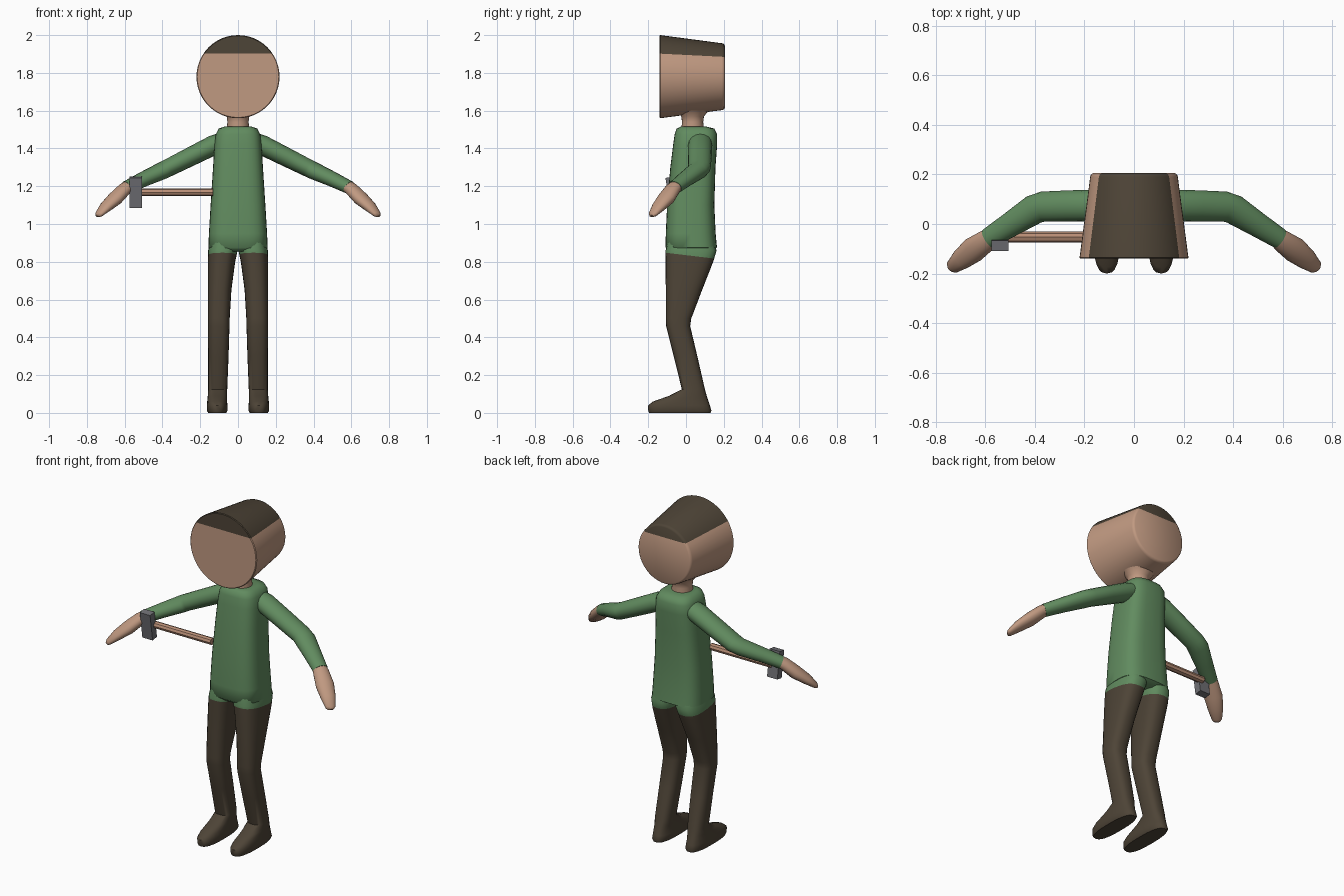
import bpy, bmesh, math
from mathutils import Vector, Matrix

if "Cube" in bpy.data.objects:
    bpy.data.objects.remove(bpy.data.objects["Cube"])


def material(name, rgb):
    m = bpy.data.materials.new(name)
    m.diffuse_color = (*rgb, 1)
    m.use_nodes = True
    m.node_tree.nodes["Principled BSDF"].inputs["Base Color"].default_value = m.diffuse_color
    return m


SKIN = material("skin", (0.53, 0.32, 0.22))
GREEN = material("green_cloth", (0.12, 0.26, 0.115))
BROWN = material("dark_brown", (0.076, 0.058, 0.038))
WOOD = material("wood", (0.48, 0.27, 0.18))
GREY = material("grey_metal", (0.16, 0.16, 0.175))


def oval(center, u, v, n=24, power=2.0):
    """Closed superellipse ring around center with half-axes u and v."""
    ring = []
    for i in range(n):
        a = 2 * math.pi * i / n
        c, s = math.cos(a), math.sin(a)
        ring.append(Vector(center)
                    + u * math.copysign(abs(c) ** (2 / power), c)
                    + v * math.copysign(abs(s) ** (2 / power), s))
    return ring


def level(z, x0, x1, y0, y1, n=24, power=2.0):
    """Horizontal ring given by its extents."""
    return oval(((x0 + x1) / 2, (y0 + y1) / 2, z),
                Vector(((x1 - x0) / 2, 0, 0)), Vector((0, (y1 - y0) / 2, 0)), n, power)


def loft(name, rings, mats, split=None, mirror=False, smooth=40):
    """Skin rings; split=(point, normal) gives the upper side the second material."""
    bm = bmesh.new()
    loops = [[bm.verts.new(p) for p in r] for r in rings]
    n = len(loops[0])
    for a, b in zip(loops, loops[1:]):
        for i in range(n):
            j = (i + 1) % n
            bm.faces.new((a[i], a[j], b[j], b[i]))
    bm.faces.new(loops[0][::-1])
    bm.faces.new(loops[-1])
    if split:
        co, no = Vector(split[0]), Vector(split[1])
        bmesh.ops.bisect_plane(bm, geom=bm.verts[:] + bm.edges[:] + bm.faces[:],
                               plane_co=co, plane_no=no)
        for f in bm.faces:
            f.material_index = int((f.calc_center_median() - co).dot(no) > 0)
    bmesh.ops.recalc_face_normals(bm, faces=bm.faces[:])
    me = bpy.data.meshes.new(name)
    bm.to_mesh(me)
    bm.free()
    for m in mats:
        me.materials.append(m)
    ob = bpy.data.objects.new(name, me)
    bpy.context.collection.objects.link(ob)
    if mirror:
        ob.modifiers.new("mirror", 'MIRROR').use_mirror_merge = False
    if smooth:
        bpy.ops.object.select_all(action='DESELECT')
        ob.select_set(True)
        bpy.context.view_layer.objects.active = ob
        bpy.ops.object.shade_smooth_by_angle(angle=math.radians(smooth))
    return ob


def limb(name, sections, mat, power=2.0):
    """Mirrored tube along sections of (center, half width, half height)."""
    pts = [Vector(s[0]) for s in sections]
    rings = []
    for i, (c, w, h) in enumerate(sections):
        d = (pts[min(i + 1, len(pts) - 1)] - pts[max(i - 1, 0)]).normalized()
        side = d.cross(Vector((0, 0, 1))).normalized()
        rings.append(oval(c, side * w, side.cross(d) * h, 16, power))
    return loft(name, rings, [mat], mirror=True, smooth=60)


# Head: tapered drum lying along y, with a hair cap on top
loft("head", [oval((0, y, 1.78), Vector((r, 0, 0)), Vector((0, 0, r)), 48)
              for y, r in [(-0.14, 0.216), (-0.136, 0.22), (0.19, 0.177),
                           (0.2, 0.174), (0.206, 0.165)]],
     [SKIN, BROWN], split=((0, -0.14, 1.902), (0, 0.05, 1)))

# Neck
loft("neck", [level(z, -r, r, 0.035 - r, 0.035 + r)
              for z, r in [(1.48, 0.062), (1.54, 0.056), (1.57, 0.06), (1.6, 0.085)]], [SKIN])

# Shirt body
loft("torso", [level(z, -x, x, y0, y1, 32, 3.2) for z, x, y0, y1 in [
    (0.855, 0.125, -0.085, 0.13), (0.875, 0.157, -0.108, 0.164), (0.95, 0.154, -0.107, 0.157),
    (1.1, 0.145, -0.1, 0.15), (1.3, 0.132, -0.083, 0.156), (1.42, 0.125, -0.068, 0.165),
    (1.475, 0.118, -0.06, 0.165), (1.505, 0.102, -0.05, 0.15), (1.515, 0.075, -0.03, 0.11)]],
     [GREEN], smooth=60)

# Legs with feet; the shirt hem covers the tops
loft("leg", [level(z, x0, x1, y0, y1, 24, 2.6) for z, x0, x1, y0, y1 in [
    (0, 0.062, 0.158, -0.195, 0.13), (0.012, 0.055, 0.165, -0.2, 0.135),
    (0.04, 0.055, 0.165, -0.2, 0.126), (0.06, 0.058, 0.163, -0.175, 0.12),
    (0.09, 0.058, 0.16, -0.09, 0.11), (0.125, 0.057, 0.158, -0.022, 0.1),
    (0.3, 0.05, 0.158, -0.065, 0.06), (0.46, 0.045, 0.159, -0.105, 0.022),
    (0.5, 0.044, 0.16, -0.107, 0.028), (0.65, 0.035, 0.16, -0.107, 0.085),
    (0.8, 0.015, 0.16, -0.108, 0.144), (0.86, 0.002, 0.158, -0.108, 0.162),
    (0.92, 0.002, 0.145, -0.095, 0.14)]],
     [BROWN, GREEN], split=((0, 0, 0.835), (0, 0.12, 1)), mirror=True, smooth=50)

# Sleeves
limb("arm", [((0.05, 0.075, 1.445), 0.058, 0.05), ((0.13, 0.075, 1.417), 0.064, 0.053),
             ((0.26, 0.073, 1.352), 0.063, 0.05), ((0.37, 0.07, 1.297), 0.061, 0.047),
             ((0.405, 0.058, 1.28), 0.06, 0.046), ((0.5, -0.003, 1.237), 0.05, 0.04),
             ((0.59, -0.06, 1.193), 0.042, 0.035)], GREEN)

# Mitten hands
limb("hand", [((0.575, -0.05, 1.202), 0.038, 0.032), ((0.6, -0.07, 1.185), 0.045, 0.034),
              ((0.65, -0.105, 1.135), 0.052, 0.036), ((0.7, -0.145, 1.09), 0.042, 0.028),
              ((0.735, -0.175, 1.052), 0.028, 0.016), ((0.742, -0.182, 1.042), 0.016, 0.008)], SKIN)

# Hammer handle and block
loft("hammer_handle", [oval((x, -0.053, 1.168), Vector((0, 0.022, 0)), Vector((0, 0, 0.02)), 8)
                       for x in (-0.53, -0.132)], [WOOD], smooth=0)
block = loft("hammer_head", [[Vector((x, y, z)) for x, y in
                              [(-0.034, -0.021), (0.034, -0.021), (0.034, 0.021), (-0.034, 0.021)]]
                             for z in (-0.08, 0.08)], [GREY], smooth=0)
block.matrix_world = Matrix.Translation((-0.541, -0.076, 1.168)) @ Matrix.Rotation(0.15, 4, 'X')
